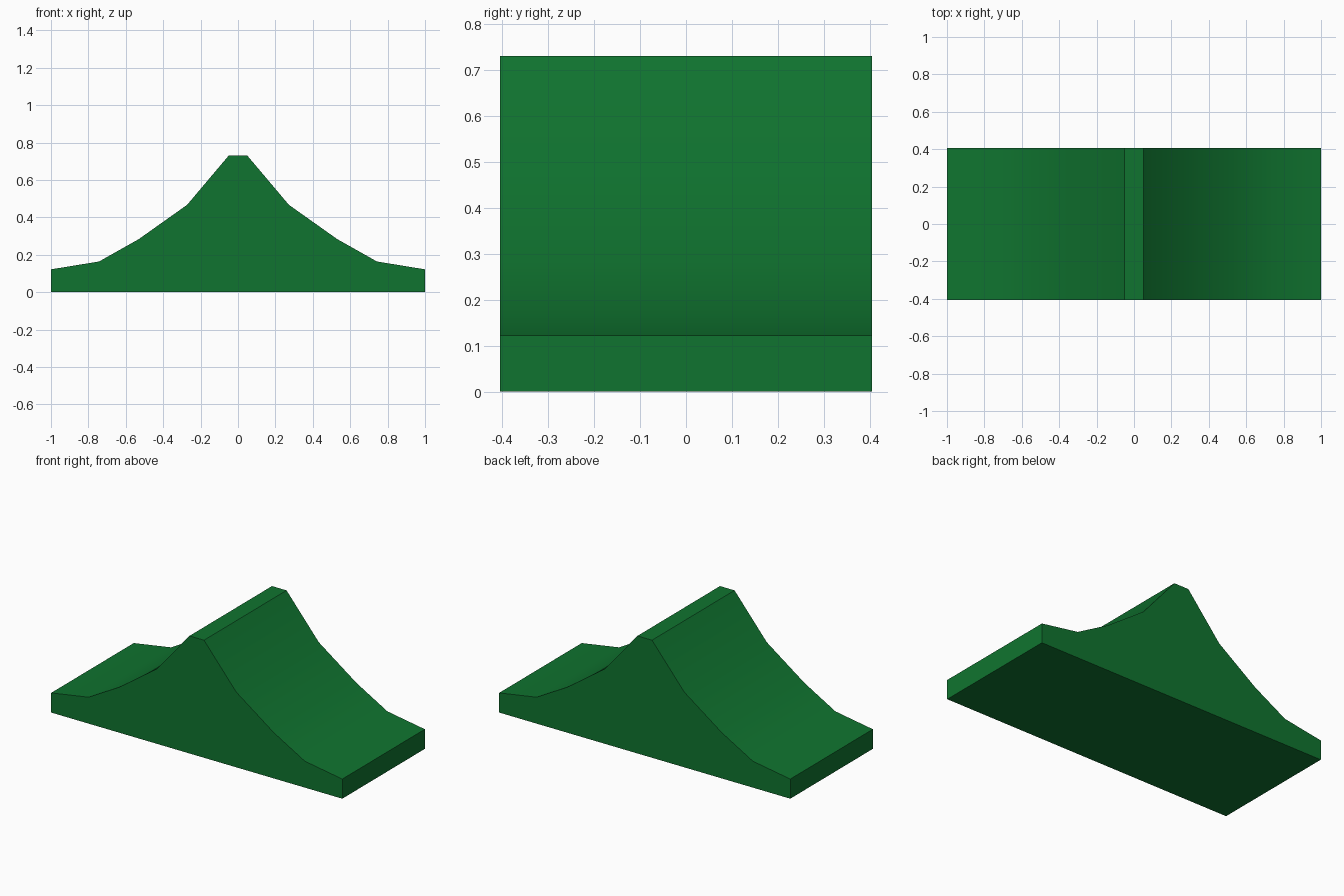
import bpy, bmesh, math

if "Cube" in bpy.data.objects:
    bpy.data.objects.remove(bpy.data.objects["Cube"])

HALF_DEPTH = 0.405
# Right half of the ridge profile (x, z), from base to crest
half = [(1.0, 0.0), (1.0, 0.122), (0.743, 0.164), (0.53, 0.284), (0.272, 0.467), (0.05, 0.73)]
profile = half + [(-x, z) for x, z in reversed(half)]

green = bpy.data.materials.new("green")
green.diffuse_color = (0.005, 0.175, 0.029, 1)
green.use_nodes = True
green.node_tree.nodes["Principled BSDF"].inputs["Base Color"].default_value = green.diffuse_color

# Ridge: profile face extruded front to back
bm = bmesh.new()
front = bm.faces.new([bm.verts.new((x, -HALF_DEPTH, z)) for x, z in profile])
ext = bmesh.ops.extrude_face_region(bm, geom=[front], use_keep_orig=True)
verts = [g for g in ext["geom"] if isinstance(g, bmesh.types.BMVert)]
bmesh.ops.translate(bm, verts=verts, vec=(0, 2 * HALF_DEPTH, 0))
bmesh.ops.recalc_face_normals(bm, faces=bm.faces)
mesh = bpy.data.meshes.new("ridge")
bm.to_mesh(mesh)
bm.free()
mesh.materials.append(green)
ridge = bpy.data.objects.new("ridge", mesh)
bpy.context.collection.objects.link(ridge)

# Smooth slopes, sharp crest and ends
bpy.context.view_layer.objects.active = ridge
ridge.select_set(True)
bpy.ops.object.shade_smooth_by_angle(angle=math.radians(30))
